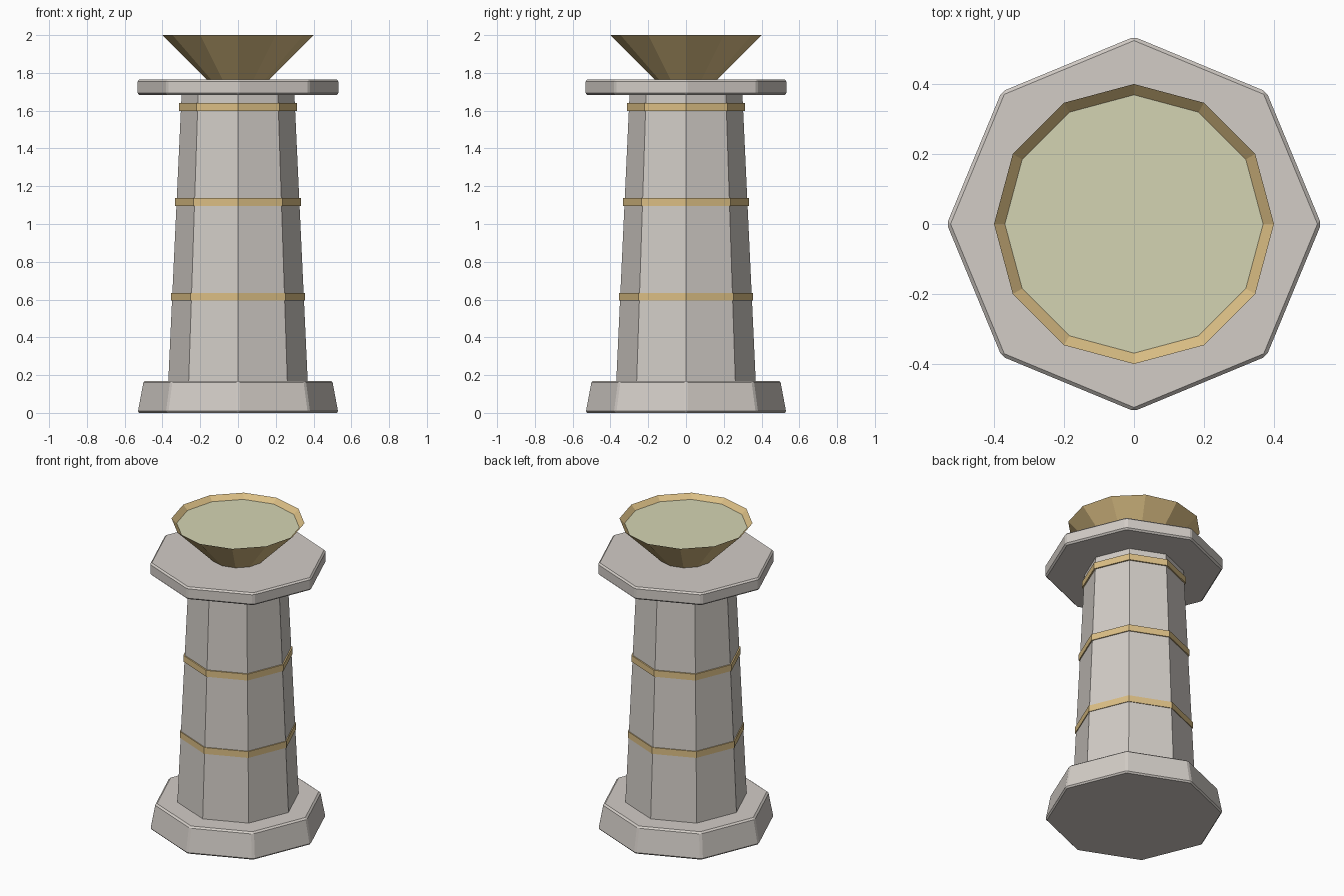
import bpy
import bmesh
from math import cos, sin, tau

cube = bpy.data.objects.get("Cube")
if cube:
    bpy.data.objects.remove(cube, do_unlink=True)


def material(name, rgb):
    """Flat material from display colour values."""
    colour = [(c / 255) ** 2.2 for c in rgb] + [1.0]
    mat = bpy.data.materials.new(name)
    mat.use_nodes = True
    mat.diffuse_color = colour
    mat.node_tree.nodes["Principled BSDF"].inputs["Base Color"].default_value = colour
    return mat


stone = material("pale_stone", (209, 203, 197))
gold = material("warm_gold", (219, 190, 132))
liquid = material("pale_green", (211, 211, 177))


def prism(name, sides, profile, mat, bevel=0, bottom=True, top=True):
    """Stack regular polygons given as (radius, height) and skin them."""
    bm = bmesh.new()
    rings = [[bm.verts.new((r * cos(tau * i / sides), r * sin(tau * i / sides), z))
              for i in range(sides)] for r, z in profile]
    for low, high in zip(rings, rings[1:]):
        for i in range(sides):
            j = (i + 1) % sides
            bm.faces.new((low[i], low[j], high[j], high[i]))
    if bottom:
        bm.faces.new(rings[0][::-1])
    if top:
        bm.faces.new(rings[-1])
    mesh = bpy.data.meshes.new(name)
    bm.to_mesh(mesh)
    bm.free()
    mesh.materials.append(mat)
    obj = bpy.data.objects.new(name, mesh)
    bpy.context.collection.objects.link(obj)
    if bevel:
        mod = obj.modifiers.new("edge_bevel", "BEVEL")
        mod.width = bevel
        mod.segments = 1
        mod.limit_method = "NONE"
    return obj


# Stone pedestal
prism("base", 8, [(0.535, 0), (0.503, 0.17)], stone, bevel=0.01)
prism("column", 8, [(0.37, 0.15), (0.298, 1.70)], stone)
prism("cap", 8, [(0.535, 1.683), (0.535, 1.765)], stone, bevel=0.01)

# Gold bands around the column
for place, radius, z in (("lower", 0.354, 0.615), ("middle", 0.333, 1.117), ("upper", 0.312, 1.62)):
    prism(place + "_band", 8, [(radius, z - 0.021), (radius, z + 0.021)], gold)

# Open bowl and its contents
prism("bowl", 12, [(0.15, 1.75), (0.40, 2.0)], gold, top=False)
prism("bowl_contents", 12, [(0.362, 1.964), (0.369, 1.97)], liquid)
